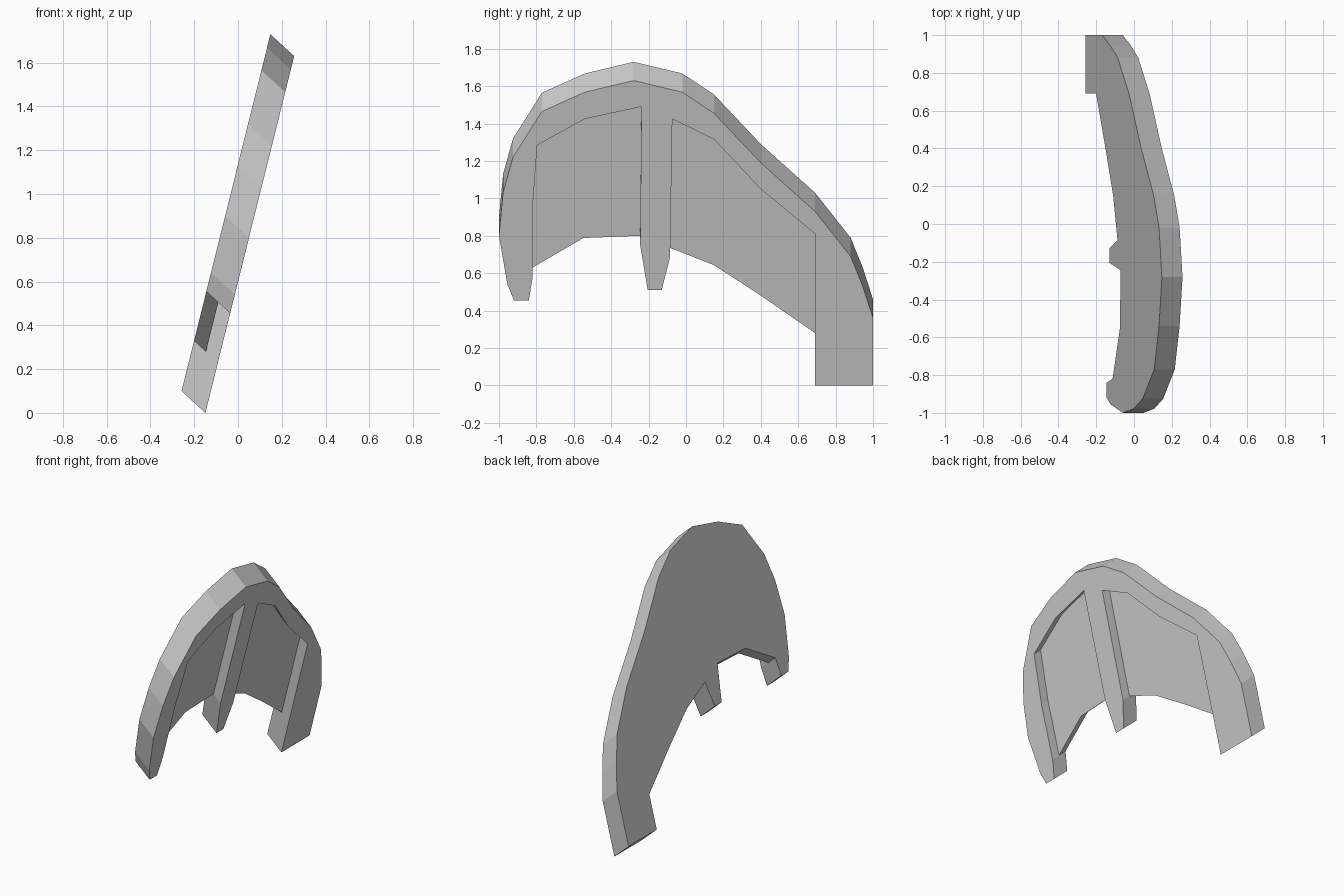
import bpy, bmesh

if "Cube" in bpy.data.objects:
    bpy.data.objects.remove(bpy.data.objects["Cube"])

# Profiles as (y, z) on the leaning front face
outer = [(-0.84, 0.455), (-0.92, 0.455), (-0.955, 0.54), (-1, 0.80), (-0.978, 1.03),
         (-0.925, 1.22), (-0.77, 1.465), (-0.54, 1.568), (-0.28, 1.63), (-0.02, 1.568),
         (0.15, 1.455), (0.40, 1.19), (0.69, 0.93), (0.88, 0.69), (0.945, 0.53),
         (1, 0.36), (1, 0), (0.69, 0)]
recess_r = [(0.69, 0.23), (0.69, 0.81), (0.40, 1.05), (0.15, 1.315), (-0.073, 1.425), (-0.085, 0.685)]
rib_tip = [(-0.13, 0.51), (-0.205, 0.51)]
recess_l = [(-0.245, 0.75), (-0.238, 1.49), (-0.54, 1.425), (-0.795, 1.285), (-0.82, 0.95), (-0.82, 0.58)]
# Lower edges of the two thin panels, corner to corner
hem_r = [recess_r[0], (0.40, 0.43), (0.15, 0.593), recess_r[-1]]
hem_l = [recess_l[0], (-0.55, 0.738), recess_l[-1]]

bm = bmesh.new()


def vert(p, t):
    # t = 0 is the front face, 1 the back face
    y, z = p
    return bm.verts.new((-0.149 + 0.249 * z - 0.109 * t, y, z + 0.10 * t))


def face(points, t):
    bm.faces.new([vert(p, t) for p in points])


def wall(points, t0, t1):
    for a, b in zip(points, points[1:]):
        bm.faces.new([vert(a, t0), vert(b, t0), vert(b, t1), vert(a, t1)])


# Raised rim with centre rib, recessed panels, full back
face(outer + recess_r + rib_tip + recess_l, 0)
for recess, hem in ((recess_r, hem_r), (recess_l, hem_l)):
    face(recess + hem[-2:0:-1], 0.5)
    wall(recess, 0, 0.5)
    wall(hem, 0.5, 1)
face(outer + hem_r + rib_tip + hem_l, 1)

# Full-depth edges of the rim, legs and rib
wall([recess_l[-1]] + outer + [recess_r[0]], 0, 1)
wall([recess_r[-1]] + rib_tip + [recess_l[0]], 0, 1)

bmesh.ops.remove_doubles(bm, verts=bm.verts, dist=0.0005)
bmesh.ops.triangulate(bm, faces=[f for f in bm.faces if len(f.verts) > 4])
bmesh.ops.recalc_face_normals(bm, faces=bm.faces)
mesh = bpy.data.meshes.new("ribbed_plate")
bm.to_mesh(mesh)
bm.free()
bpy.context.collection.objects.link(bpy.data.objects.new("ribbed_plate", mesh))
